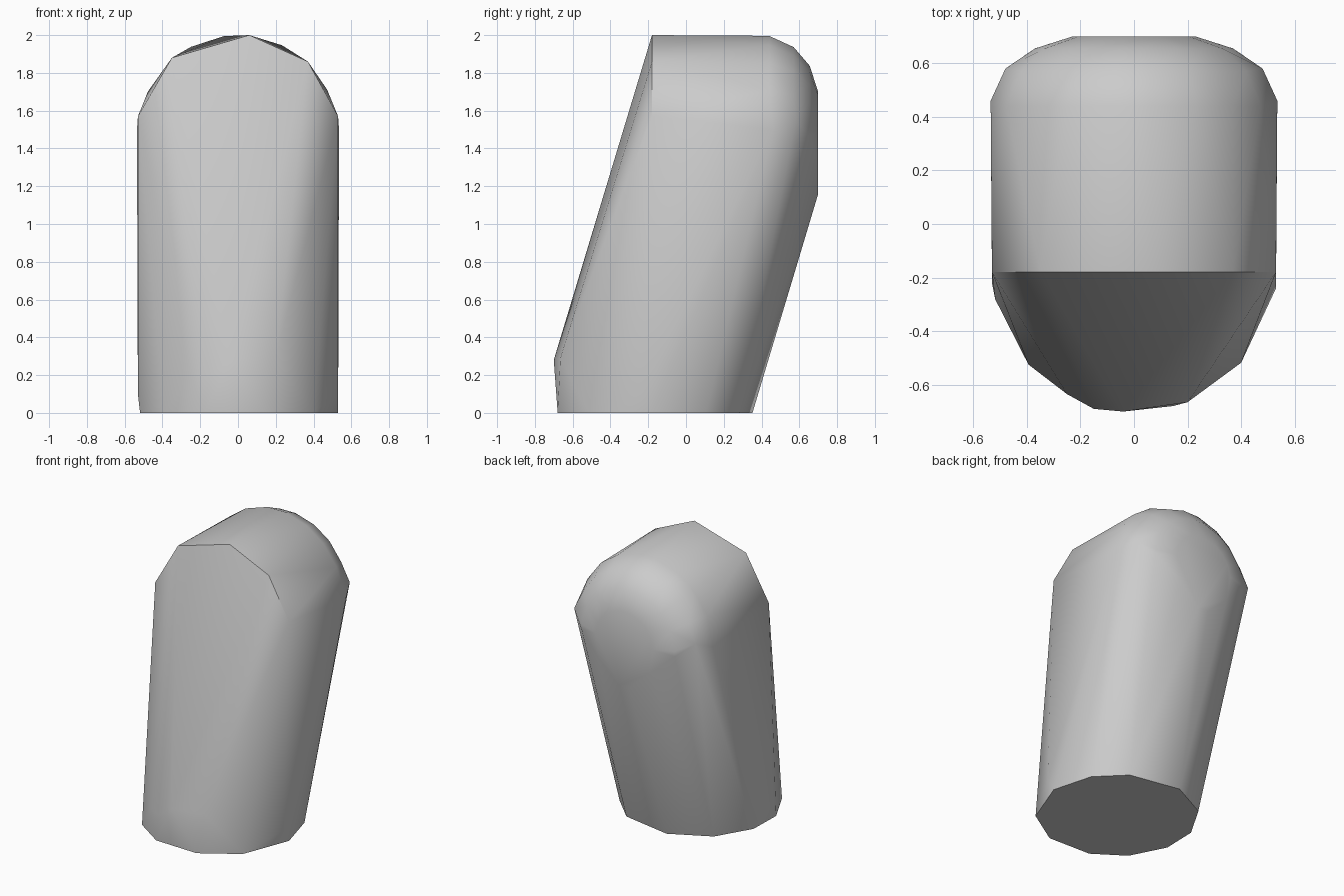
import bpy, bmesh
from math import radians, cos, sin

cube = bpy.data.objects.get("Cube")
if cube:
    bpy.data.objects.remove(cube, do_unlink=True)

mat = bpy.data.materials.new("light_grey")
mat.use_nodes = True
colour = (0.6, 0.6, 0.6, 1)
mat.diffuse_color = colour
mat.node_tree.nodes["Principled BSDF"].inputs["Base Color"].default_value = colour

R = 0.53        # radius of the leaning column
ARCH_Z = 1.47   # height of the centre of the rounded top
points = []

# Foot outline on the ground
for a in (-1, 31.5, 59, 100, 134, 165, 192, 222, 250, 286, 319):
    points.append((R * cos(radians(a)), -0.17 + R * sin(radians(a)), 0))

# Bulge at the toe
points += [(0.2, -0.665, 0.29), (-0.04, -0.7, 0.28), (-0.15, -0.69, 0.2),
           (-0.25, -0.635, 0.2), (0.53, -0.24, 0.1), (-0.53, -0.22, 0.1)]

# Front edge of the arch
points += [(0.53, -0.18, 1.57), (0.37, -0.18, 1.86), (0.06, -0.18, 2.0),
           (-0.35, -0.18, 1.88), (-0.53, -0.18, 1.57)]

# Shrinking arches that round off the back of the top
for y, r in ((0.44, R), (0.57, 0.47), (0.655, 0.37), (0.7, 0.23)):
    for a in (4, 27, 46, 64, 83, 98, 118, 134, 154, 176):
        points.append((r * cos(radians(a)), y, ARCH_Z + r * sin(radians(a))))

# Back rim where the leaning column meets the rounded top
for side in (-1, 1):
    for x, y, z in ((0.535, 0.46, 1.5), (0.48, 0.58, 1.55), (0.37, 0.655, 1.46),
                    (0.2, 0.7, 1.31), (0.04, 0.7, 1.16)):
        points.append((side * x, y, z))

# Wrap one convex shell around the outlines
bm = bmesh.new()
for p in points:
    bm.verts.new(p)
hull = bmesh.ops.convex_hull(bm, input=bm.verts)
inside = {v for v in hull["geom_interior"] + hull["geom_unused"]
          if isinstance(v, bmesh.types.BMVert)}
bmesh.ops.delete(bm, geom=list(inside), context='VERTS')
bmesh.ops.dissolve_limit(bm, angle_limit=radians(1), verts=bm.verts, edges=bm.edges)
bmesh.ops.recalc_face_normals(bm, faces=bm.faces)

mesh = bpy.data.meshes.new("leaning_body")
bm.to_mesh(mesh)
bm.free()
mesh.materials.append(mat)
body = bpy.data.objects.new("leaning_body", mesh)
bpy.context.collection.objects.link(body)

# Smooth sides with crisp foot and front edges
bpy.ops.object.select_all(action='DESELECT')
body.select_set(True)
bpy.context.view_layer.objects.active = body
bpy.ops.object.shade_smooth_by_angle(angle=radians(30))
